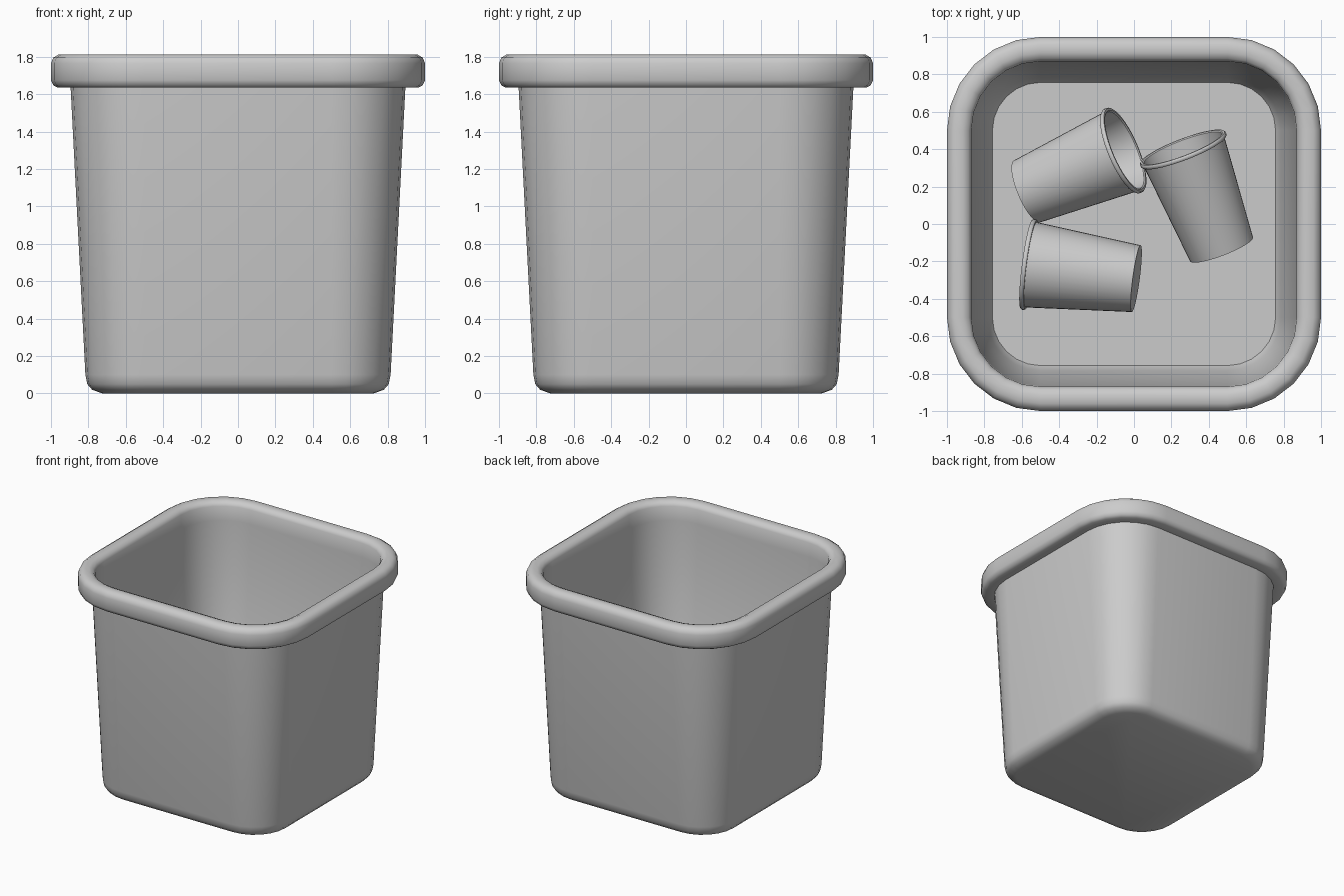
import bpy, bmesh, math
from mathutils import Vector

if "Cube" in bpy.data.objects:
    bpy.data.objects.remove(bpy.data.objects["Cube"])


def loft(name, rings, angle=40):
    """Skin a list of equal-length vertex rings, capping both ends."""
    bm = bmesh.new()
    vs = [[bm.verts.new(p) for p in ring] for ring in rings]
    n = len(rings[0])
    for a, b in zip(vs, vs[1:]):
        for i in range(n):
            j = (i + 1) % n
            bm.faces.new((a[i], a[j], b[j], b[i]))
    bm.faces.new(list(reversed(vs[0])))
    bm.faces.new(vs[-1])
    bmesh.ops.recalc_face_normals(bm, faces=bm.faces)
    me = bpy.data.meshes.new(name)
    bm.to_mesh(me)
    bm.free()
    ob = bpy.data.objects.new(name, me)
    bpy.context.collection.objects.link(ob)
    bpy.ops.object.select_all(action='DESELECT')
    ob.select_set(True)
    bpy.context.view_layer.objects.active = ob
    bpy.ops.object.shade_smooth_by_angle(angle=math.radians(angle))
    return ob


def rounded_square(half, z, centre=0.5, segs=6):
    """Ring whose corner arcs share fixed centres, so the radius follows the size."""
    pts = []
    for q, (sx, sy) in enumerate([(1, 1), (-1, 1), (-1, -1), (1, -1)]):
        for k in range(segs + 1):
            t = math.pi / 2 * (q + k / segs)
            r = half - centre
            pts.append((sx * centre + r * math.cos(t), sy * centre + r * math.sin(t), z))
    return pts


def circle(r, z, n=40):
    return [(r * math.cos(2 * math.pi * i / n), r * math.sin(2 * math.pi * i / n), z)
            for i in range(n)]


# Bin: tapered shell with rounded foot and thick rolled rim (half width, height)
bin_profile = [
    (0.725, 0.0), (0.78, 0.02), (0.806, 0.05), (0.816, 0.10),
    (0.895, 1.635), (0.965, 1.635), (0.988, 1.648), (1.0, 1.675),
    (1.0, 1.765), (0.988, 1.795), (0.96, 1.812), (0.915, 1.812),
    (0.885, 1.80), (0.87, 1.775), (0.866, 1.66), (0.785, 0.10), (0.757, 0.05)]
loft("bin", [rounded_square(h, z) for h, z in bin_profile])

# Cups: tapered shell with a small rolled lip (radius, height along the axis)
L = 0.594
cup_profile = [
    (0.18, 0.0), (0.23, L - 0.024), (0.24, L - 0.024), (0.245, L - 0.018),
    (0.245, L - 0.006), (0.24, L), (0.228, L), (0.222, L - 0.006),
    (0.221, L - 0.024), (0.171, 0.012)]
FLOOR = 0.05


def cup(name, base_xy, heading, tilt):
    """Lay a cup down: heading is where its mouth points, tilt lifts the mouth."""
    ob = loft(name, [circle(r, z) for r, z in cup_profile])
    h, t = math.radians(heading), math.radians(tilt)
    axis = Vector((math.cos(h) * math.cos(t), math.sin(h) * math.cos(t), math.sin(t)))
    lowest = min(z * axis.z - r * math.cos(t) for r, z in cup_profile)
    ob.rotation_mode = 'QUATERNION'
    ob.rotation_quaternion = axis.to_track_quat('Z', 'Y')
    ob.location = (base_xy[0], base_xy[1], FLOOR + 0.002 - lowest)


cup("cup_back_left", (-0.57, 0.175), 23, 17)
cup("cup_right", (0.468, -0.135), 111, 11)
cup("cup_front_left", (0.012, -0.292), 172.5, -6)
